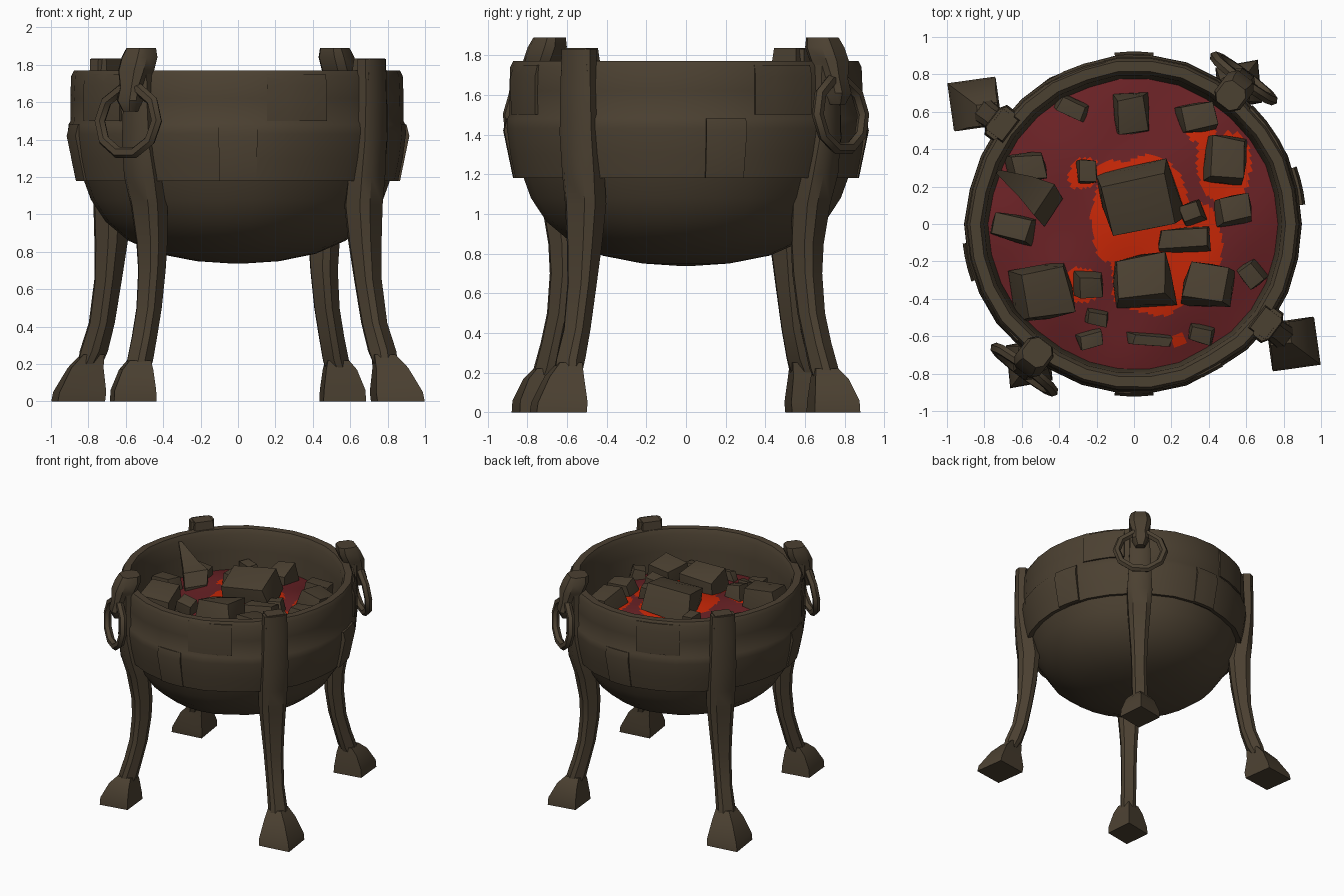
import bpy, bmesh, math, random
from mathutils import Vector, Matrix

if "Cube" in bpy.data.objects:
    bpy.data.objects.remove(bpy.data.objects["Cube"])

random.seed(4)
TAU = math.tau


def material(name, rgb):
    m = bpy.data.materials.new(name)
    m.diffuse_color = (*rgb, 1)
    m.use_nodes = True
    m.node_tree.nodes["Principled BSDF"].inputs["Base Color"].default_value = m.diffuse_color
    return m


IRON = material("dark brown iron", (0.071, 0.052, 0.031))
RED = material("dark red embers", (0.145, 0.016, 0.019))
GLOW = material("bright glowing embers", (0.58, 0.020, 0.002))


def finish(name, bm, mats, smooth=40):
    bmesh.ops.recalc_face_normals(bm, faces=bm.faces)
    me = bpy.data.meshes.new(name)
    bm.to_mesh(me)
    bm.free()
    for m in mats:
        me.materials.append(m)
    me.shade_smooth()
    me.set_sharp_from_angle(angle=math.radians(smooth))
    ob = bpy.data.objects.new(name, me)
    bpy.context.collection.objects.link(ob)
    return ob


def skin(bm, rings, cap=True):
    """Join successive closed rings of points with quads."""
    vs = [[bm.verts.new(p) for p in r] for r in rings]
    n = len(vs[0])
    for a, b in zip(vs, vs[1:]):
        for i in range(n):
            j = (i + 1) % n
            bm.faces.new((a[i], a[j], b[j], b[i]))
    if cap:
        bm.faces.new(vs[0])
        bm.faces.new(vs[-1])


def post(name, angle, sections, shape):
    """Loft of (radius, z, half width, half depth) sections at a polar angle."""
    a = math.radians(angle)
    out, side = Vector((math.cos(a), math.sin(a), 0)), Vector((-math.sin(a), math.cos(a), 0))
    bm = bmesh.new()
    skin(bm, [[out * (r + v * hd) + side * (u * hw) + Vector((0, 0, z)) for u, v in shape]
              for r, z, hw, hd in sections])
    return finish(name, bm, [IRON])


CHAMFER = [(1, .55), (.6, 1), (-.6, 1), (-1, .55), (-1, -.55), (-.6, -1), (.6, -1), (1, -.55)]
BOX = [(1, 1), (-1, 1), (-1, -1), (1, -1)]
DIAMOND = [(1, 0), (0, 1), (-1, 0), (0, -1)]

# Bowl: belly, raised band, rim and inner wall in one revolved profile
profile = [(.04, .738), (.22, .75), (.42, .79), (.58, .86), (.70, .96), (.78, 1.08), (.82, 1.19),
           (.86, 1.18), (.885, 1.3), (.902, 1.43), (.9, 1.48), (.888, 1.5), (.89, 1.62), (.885, 1.74),
           (.87, 1.77), (.815, 1.77), (.795, 1.73), (.785, 1.6), (.77, 1.4), (.6, 1.3), (.04, 1.3)]
N = 30
bm = bmesh.new()
wob = [random.uniform(-.008, .008) for _ in range(N)]
skin(bm, [[((r + (wob[i] if r > .3 else 0)) * math.cos(TAU * i / N),
            (r + (wob[i] if r > .3 else 0)) * math.sin(TAU * i / N), z) for i in range(N)]
          for r, z in profile])
finish("bowl", bm, [IRON], 35)


# Repair plates on the band
def plate(name, angle, half, z0, z1, r0, r1):
    bm = bmesh.new()
    rings = []
    for k in range(4):
        a = math.radians(angle + half * (2 * k / 3 - 1))
        rings.append([(r * math.cos(a), r * math.sin(a), z)
                      for r, z in ((.84, z0), (r0, z0), (r1, z1 - .06), (r1 - .015, z1), (.84, z1))])
    skin(bm, rings)
    finish(name, bm, [IRON])


for k, ang in enumerate((-90, 90, 13, 193)):
    plate(f"lower_plate_{k}", ang, 6.5, 1.18, 1.48, .872, .922)
    plate(f"upper_plate_{k}", ang + 21, 11, 1.5, 1.75, .896, .898)

# Plain legs with straps up to the rim
for k, ang in enumerate((-37, 143)):
    post(f"plain_leg_{k}", ang, [(.99, .2, .07, .05), (.965, .27, .065, .065), (.912, .42, .06, .06),
                                 (.87, .65, .067, .062), (.85, .85, .08, .075), (.84, 1.05, .095, .085),
                                 (.86, 1.2, .1, .08), (.895, 1.4, .1, .055), (.9, 1.6, .095, .05),
                                 (.895, 1.83, .09, .05)], CHAMFER)
    post(f"plain_foot_{k}", ang, [(1.07, 0, .18, .18), (1.06, .05, .178, .178),
                                  (1.02, .18, .125, .12), (.975, .25, .08, .08)], DIAMOND)
    post(f"rim_clip_{k}", ang, [(.875, 1.72, .08, .06), (.88, 1.835, .07, .05)], BOX)

# Ring legs with a hook over the rim and a hanging ring
for k, ang in enumerate((-127, 53)):
    post(f"ring_leg_{k}", ang, [(.885, .17, .06, .05), (.87, .22, .06, .065), (.83, .35, .06, .06),
                                (.79, .5, .06, .06), (.765, .7, .065, .065), (.765, .85, .075, .07),
                                (.79, 1.05, .09, .08), (.835, 1.2, .1, .08), (.885, 1.38, .09, .05),
                                (.89, 1.6, .08, .045), (.89, 1.75, .08, .05)], CHAMFER)
    post(f"ring_foot_{k}", ang, [(.93, 0, .156, .17), (.93, .06, .153, .165),
                                 (.905, .17, .115, .12), (.88, .22, .08, .08)], DIAMOND)
    post(f"hook_{k}", ang, [(.955, 1.55, .035, .035), (.96, 1.61, .065, .055), (.935, 1.68, .06, .06),
                            (.905, 1.77, .085, .085), (.875, 1.84, .085, .085), (.86, 1.89, .07, .07)],
         CHAMFER)
    bm = bmesh.new()
    rings = []
    for i in range(11):
        t = TAU * (i % 10) / 10
        rings.append([((.19 + .032 * math.cos(s)) * math.cos(t), .03 * math.sin(s),
                       (.178 + .032 * math.cos(s)) * math.sin(t))
                      for s in (TAU * j / 6 for j in range(6))])
    skin(bm, rings, cap=False)
    bmesh.ops.remove_doubles(bm, verts=bm.verts, dist=1e-4)
    a = math.radians(ang)
    bm.transform(Matrix.Translation((.975 * math.cos(a), .975 * math.sin(a), 1.5))
                 @ Matrix.Rotation(a + math.pi / 2, 4, 'Z') @ Matrix.Rotation(math.radians(-6), 4, 'X'))
    finish(f"hanging_ring_{k}", bm, [IRON])


# Ember bed: a low lumpy dome, glowing around the hot coals
def bed_z(x, y):
    d = math.hypot(x, y) / .79
    return 1.55 - .11 * d * d + .012 * math.sin(9 * x + 2) * math.cos(8 * y)


# Hot patches: x, y, half width, half height
HOT = [(.03, .12, .25, .235), (.1, -.27, .23, .21), (.29, -.05, .18, .17), (.48, .3, .14, .18),
       (-.27, .27, .075, .08), (-.28, -.33, .08, .09), (.36, .49, .07, .05), (.23, -.62, .04, .03),
       (.02, -.1, .24, .12), (.36, -.22, .1, .1)]
bm = bmesh.new()
M = 120
skin(bm, [[(r * math.cos(TAU * i / M), r * math.sin(TAU * i / M),
            bed_z(r * math.cos(TAU * i / M), r * math.sin(TAU * i / M))) for i in range(M)]
          for r in (.79 * (q + .3) / 50.3 for q in range(51))], cap=False)
bmesh.ops.holes_fill(bm, edges=[e for e in bm.edges if e.is_boundary and e.verts[0].co.xy.length < .1])
for f in bm.faces:
    c = f.calc_center_median()
    f.material_index = int(any(abs((c.x - x) / a) ** 3 + abs((c.y - y) / b) ** 3
                               < 1 + .2 * math.sin(23 * c.x + 17 * c.y) for x, y, a, b in HOT))
bed = finish("ember_bed", bm, [RED, GLOW], 60)
if bed.data.polygons[0].normal.z < 0:
    bed.data.flip_normals()

# Coals: x, y, half length, half width, turn in degrees
COALS = [(.04, .13, .2, .165, 14), (.04, -.30, .16, .135, 5), (.4, -.32, .13, .115, -8), (.49, .34, .11, .13, -3),
         (.34, .57, .1, .075, 10), (-.01, .59, .085, .115, 4), (-.33, .62, .09, .045, -25),
         (-.57, .3, .1, .075, 5), (-.65, -.02, .11, .07, -15), (-.48, -.37, .15, .15, 8),
         (-.24, -.33, .07, .065, 0), (-.2, -.5, .06, .04, -10), (-.23, -.62, .07, .045, 15),
         (.09, -.62, .12, .03, -5), (.36, -.59, .065, .045, -15), (.63, -.27, .055, .065, 35),
         (.53, .08, .095, .075, 10), (.31, .06, .06, .055, 20), (.27, -.08, .15, .06, 3),
         (-.25, .28, .05, .065, 0)]
for k, (x, y, sx, sy, turn) in enumerate(COALS):
    bm = bmesh.new()
    bmesh.ops.create_cube(bm, size=2)
    h = .03 + .56 * min(sx, sy)
    for v in bm.verts:
        s = .86 if v.co.z > 0 else 1.03
        v.co = Vector((v.co.x * sx * s * random.uniform(.82, 1.1),
                       v.co.y * sy * s * random.uniform(.82, 1.1), v.co.z * h * random.uniform(.75, 1.05)))
    bmesh.ops.poke(bm, faces=bm.faces[:], offset=.12 * min(sx, sy))
    tilt = Matrix.Rotation(random.uniform(-.2, .2), 4, 'X') @ Matrix.Rotation(random.uniform(-.2, .2), 4, 'Y')
    bm.transform(Matrix.Translation((x, y, bed_z(x, y) + h * .45))
                 @ Matrix.Rotation(math.radians(turn), 4, 'Z') @ tilt)
    finish(f"coal_{k}", bm, [IRON], 38)

# Upright pointed shard of charred wood
bm = bmesh.new()
path = [((-.43, .06, 1.48), .09), ((-.48, .13, 1.56), .1), ((-.58, .2, 1.6), .065), ((-.73, .28, 1.73), .012)]
skin(bm, [[Vector(p) + Vector((.55 * w * u, .83 * w * u, .5 * w * v)) for u, v in BOX] for p, w in path])
finish("charred_shard", bm, [IRON], 30)
